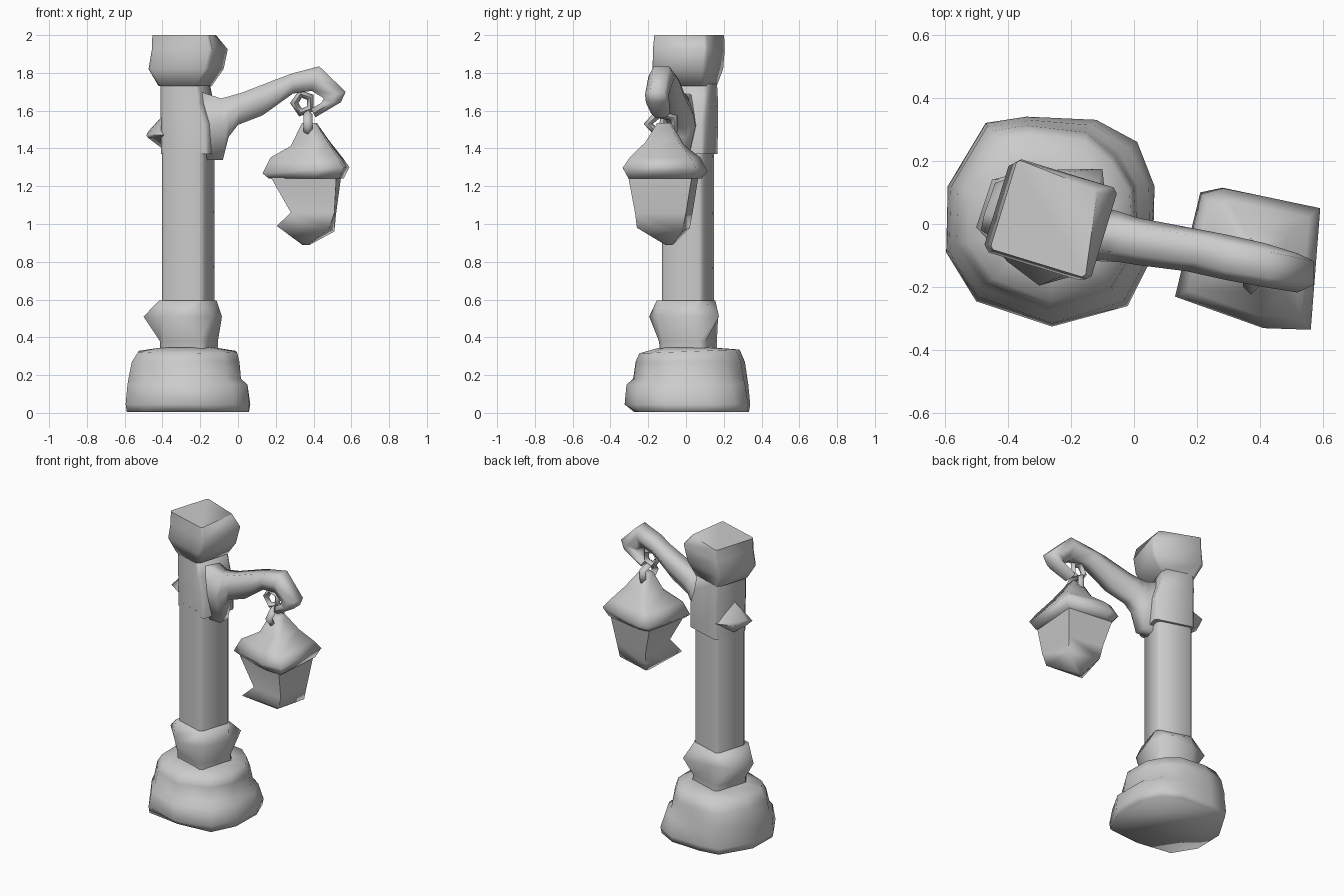
import bpy, bmesh, math

grey = bpy.data.materials.new("plain grey")
grey.diffuse_color = (0.6, 0.6, 0.6, 1)
TILT = math.radians(-17)


def finish(name, bm, angle):
    bmesh.ops.recalc_face_normals(bm, faces=bm.faces)
    me = bpy.data.meshes.new(name)
    bm.to_mesh(me)
    bm.free()
    me.materials.append(grey)
    ob = bpy.data.objects.new(name, me)
    bpy.context.collection.objects.link(ob)
    bpy.ops.object.select_all(action='DESELECT')
    ob.select_set(True)
    bpy.context.view_layer.objects.active = ob
    bpy.ops.object.shade_smooth_by_angle(angle=math.radians(angle))
    return ob


def loft(name, rings, angle=80, closed=False):
    """Skin equal-length rings of points; cap the ends unless closed."""
    bm = bmesh.new()
    vs = [[bm.verts.new(p) for p in r] for r in rings]
    n = len(vs[0])
    pairs = list(zip(vs, vs[1:])) + ([(vs[-1], vs[0])] if closed else [])
    for a, b in pairs:
        for i in range(n):
            j = (i + 1) % n
            bm.faces.new((a[i], a[j], b[j], b[i]))
    if not closed:
        bm.faces.new(vs[0])
        bm.faces.new(vs[-1])
    return finish(name, bm, angle)


def block(cx, cy, z, hx, hy, ch, pull=0):
    """Chamfered rectangle turned to the post's angle; pull draws in the back right corner."""
    pts = [(-hx, -hy + ch), (-hx + ch, -hy), (hx - ch, -hy), (hx, -hy + ch),
           (hx, hy - ch), (hx - ch, hy), (-hx + ch, hy), (-hx, hy - ch)]
    pts[4:6] = [(x - pull, y - pull / 2) for x, y in pts[4:6]]
    c, s = math.cos(TILT), math.sin(TILT)
    return [(cx + x * c - y * s, cy + x * s + y * c, z) for x, y in pts]


# Rough stone base, drawn in at the back right corner as it rises
plan = [(-0.47, 0.32), (-0.34, 0.34), (-0.12, 0.33), (0.01, 0.26), (0.065, 0.12),
        (0.06, -0.1), (-0.02, -0.26), (-0.26, -0.325), (-0.5, -0.245),
        (-0.595, -0.09), (-0.59, 0.12)]


def base_ring(z, k, dx=0, dy=0, slope=0, cut=0, front=-1):
    ring = []
    for i, (x, y) in enumerate(plan):
        c = cut if i == 3 else cut * 0.4 if i in (2, 4, 6, 8) else 0
        px, py = -0.265 + (x + 0.265) * (k - c) + dx, 0.01 + (y - 0.01) * (k - c) + dy
        ring.append((px, max(py, front), z + slope * y))
    return ring


loft("base", [base_ring(0.005, 0.98, front=-0.275), base_ring(0.045, 1.0),
              base_ring(0.15, 0.97, cut=0.06),
              base_ring(0.18, 0.91, -0.015, 0.015, cut=0.08),
              base_ring(0.27, 0.87, -0.01, 0.015, cut=0.1),
              base_ring(0.325, 0.8, 0, 0.01, 0.03, 0.1), base_ring(0.345, 0.45)], 90)

# Square shaft
loft("shaft", [block(-0.263, 0.01, z, 0.117, 0.115, 0.02) for z in (0.57, 0.8, 1.1, 1.4)])

# Lower collar with an uneven, pointed middle
points = [(-0.5, -0.01), (-0.4, -0.12), (-0.3, -0.195), (-0.14, -0.15),
          (-0.085, 0.02), (-0.1, 0.175), (-0.33, 0.17), (-0.45, 0.14)]
loft("lower_collar", [block(-0.26, 0.015, 0.32, 0.128, 0.125, 0.02),
                      block(-0.26, 0.01, 0.38, 0.13, 0.13, 0.03),
                      [(x, y, 0.51) for x, y in points],
                      block(-0.265, 0.0, 0.595, 0.125, 0.13, 0.02)])

# Upper collar
loft("upper_collar", [block(-0.25, 0.015, 1.37, 0.132, 0.122, 0.015),
                      block(-0.25, 0.015, 1.53, 0.132, 0.128, 0.02),
                      block(-0.27, 0.02, 1.64, 0.115, 0.128, 0.02),
                      block(-0.28, 0.02, 1.74, 0.105, 0.125, 0.02)])

# Blunt ridge on the outer side of the upper collar
loft("collar_knob", [[(-0.395, -0.08, 1.47), (-0.375, 0.03, 1.38), (-0.335, 0.165, 1.48), (-0.375, 0.03, 1.6)],
                     [(-0.485, -0.02, 1.47), (-0.475, 0.03, 1.455), (-0.44, 0.13, 1.48), (-0.475, 0.03, 1.49)]])

# Block cap
loft("cap", [block(-0.28, 0.015, 1.73, 0.115, 0.125, 0.02),
             block(-0.275, 0.01, 1.82, 0.168, 0.15, 0.02),
             block(-0.255, 0.015, 1.925, 0.168, 0.152, 0.015),
             block(-0.263, 0.017, 2.0, 0.157, 0.148, 0.01, 0.04)], 60)

# Arm and hook: top x, top z, bottom x, bottom z, centre y, half width
stations = [(-0.2, 1.7, -0.2, 1.34, -0.02, 0.09), (-0.09, 1.665, -0.08, 1.34, -0.035, 0.085),
            (-0.05, 1.675, -0.05, 1.46, -0.04, 0.08), (0.02, 1.695, 0.0, 1.525, -0.055, 0.075),
            (0.2, 1.765, 0.13, 1.575, -0.08, 0.07), (0.29, 1.798, 0.29, 1.69, -0.105, 0.072),
            (0.43, 1.835, 0.39, 1.705, -0.13, 0.07), (0.57, 1.70, 0.455, 1.665, -0.155, 0.062),
            (0.545, 1.645, 0.44, 1.64, -0.15, 0.062), (0.41, 1.565, 0.385, 1.61, -0.135, 0.05)]
loft("arm", [[(tx + (bx - tx) * t, yc + w * k, tz + (bz - tz) * t)
              for t, k in ((0, -0.6), (0, 0.6), (0.45, 1), (1, 0.5), (1, -0.5), (0.45, -1))]
             for tx, tz, bx, bz, yc, w in stations])


def link(name, centre, ru, rv, thick, along_x, n=6):
    """Coarse chain link standing upright."""
    cx, cy, cz = centre
    rings = []
    for i in range(n):
        a = 2 * math.pi * (i + 0.5) / n
        ring = []
        for o, d in ((-thick, 0), (0, -thick), (thick, 0), (0, thick)):
            u, v = (ru + o) * math.cos(a), (rv + o) * math.sin(a)
            ring.append((cx + u, cy + d, cz + v) if along_x else (cx + d, cy + u, cz + v))
        rings.append(ring)
    return loft(name, rings, closed=True)


link("hook_link", (0.345, -0.125, 1.64), 0.047, 0.052, 0.022, True, 5)
link("lantern_link", (0.37, -0.125, 1.53), 0.075, 0.055, 0.024, False, 5)


# Lantern roof: eave lip sweeping up in a hollow curve to a small peak
def eave(k, z, lift=0, dx=0):
    pts = [(0.13, -0.23), (0.41, -0.33), (0.56, -0.335), (0.59, 0.05), (0.28, 0.115), (0.21, 0.1)]
    return [(0.375 + (x - 0.375) * k + dx, -0.115 + (y + 0.115) * k, z + lift * (x - 0.375))
            for x, y in pts]


loft("lantern_roof", [eave(0.86, 1.24), eave(1.0, 1.285, 0.07), eave(0.83, 1.352),
                      eave(0.45, 1.425, 0.05, 0.015), eave(0.17, 1.535, 0, 0.005)], 90)

# Lantern body with a pulled-out lower corner and pointed underside
loft("lantern_body", [
    [(0.175, -0.23, 1.245), (0.52, -0.305, 1.245), (0.545, 0.03, 1.245), (0.23, 0.065, 1.245)],
    [(0.28, -0.23, 1.06), (0.51, -0.27, 1.06), (0.52, 0.0, 1.06), (0.28, 0.035, 1.06)],
    [(0.205, -0.25, 0.99), (0.485, -0.26, 0.98), (0.51, -0.02, 0.96), (0.29, 0.02, 0.98)],
    [(0.34, -0.1, 0.89), (0.37, -0.11, 0.89), (0.38, -0.08, 0.89), (0.35, -0.07, 0.89)]], 75)
